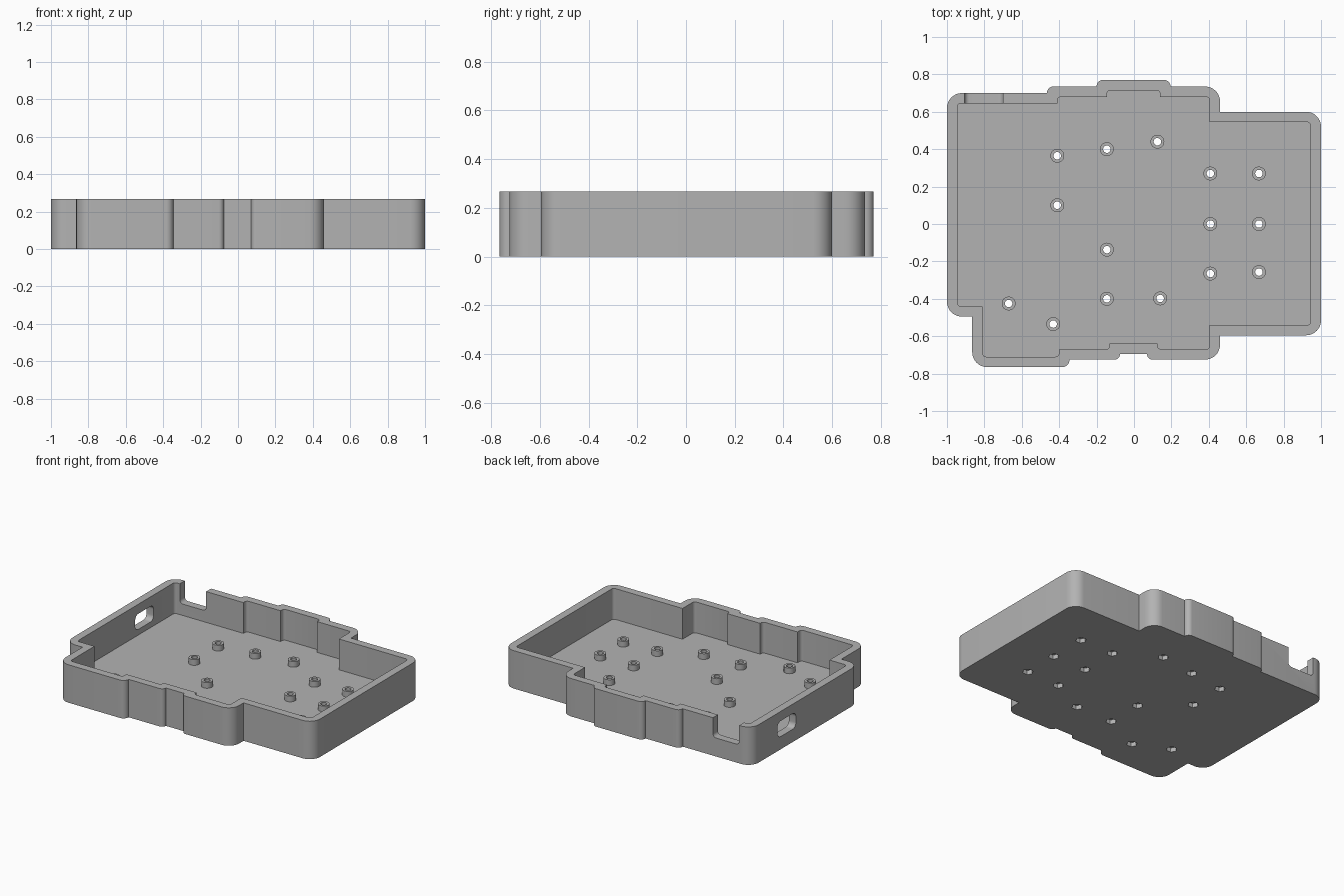
import bpy, bmesh, math
from mathutils import Vector

cube = bpy.data.objects.get("Cube")
if cube:
    bpy.data.objects.remove(cube, do_unlink=True)

HEIGHT, FLOOR, WALL = 0.267, 0.05, 0.055

grey = bpy.data.materials.new("plain_grey")
grey.use_nodes = True
grey.diffuse_color = (0.45, 0.45, 0.45, 1)
grey.node_tree.nodes["Principled BSDF"].inputs["Base Color"].default_value = (0.45, 0.45, 0.45, 1)


def rounded(points, radius, steps=8):
    """Round the convex corners of a counter-clockwise right-angled outline."""
    pts = [Vector(p) for p in points]
    loop = []
    for i, p in enumerate(pts):
        a, b = pts[i - 1] - p, pts[(i + 1) % len(pts)] - p
        if a.cross(b) > 0:                      # concave corner stays sharp
            loop.append(p)
            continue
        r = min(radius, 0.95 * min(a.length, b.length))
        d1, d2 = a.normalized(), b.normalized()
        centre = p + r * (d1 + d2)
        for k in range(steps + 1):
            t = math.pi / 2 * k / steps
            loop.append(centre - r * (d2 * math.cos(t) + d1 * math.sin(t)))
    return loop


def inset(points, w):
    """Move every edge of a right-angled outline inward by w."""
    pts = [Vector(p) for p in points]
    out = []
    for i, p in enumerate(pts):
        e = (p - pts[i - 1]).normalized() + (pts[(i + 1) % len(pts)] - p).normalized()
        out.append(p + w * Vector((-e.y, e.x)))
    return out


def box_outline(u0, u1, v0, v1):
    return [(u0, v0), (u1, v0), (u1, v1), (u0, v1)]


def circle(centre, r, sides):
    return [Vector((centre[0] + r * math.cos(math.tau * k / sides),
                    centre[1] + r * math.sin(math.tau * k / sides))) for k in range(sides)]


def prisms(name, loops, lo, hi, axis="z"):
    """Extrude closed outlines along an axis into one object."""
    place = {"x": lambda p, h: (h, p.x, p.y),
             "y": lambda p, h: (p.x, h, p.y),
             "z": lambda p, h: (p.x, p.y, h)}[axis]
    bm = bmesh.new()
    for loop in loops:
        bottom = [bm.verts.new(place(p, lo)) for p in loop]
        top = [bm.verts.new(place(p, hi)) for p in loop]
        bm.faces.new(bottom)
        bm.faces.new(top)
        for i in range(len(loop)):
            bm.faces.new((bottom[i - 1], bottom[i], top[i], top[i - 1]))
    bmesh.ops.recalc_face_normals(bm, faces=bm.faces)
    return finish(name, bm)


def finish(name, bm):
    mesh = bpy.data.meshes.new(name)
    bm.to_mesh(mesh)
    bm.free()
    mesh.materials.append(grey)
    obj = bpy.data.objects.new(name, mesh)
    bpy.context.collection.objects.link(obj)
    return obj


def select(obj):
    bpy.ops.object.select_all(action="DESELECT")
    obj.select_set(True)
    bpy.context.view_layer.objects.active = obj


def cut(target, cutter):
    mod = target.modifiers.new(cutter.name, "BOOLEAN")
    mod.operation, mod.solver, mod.object = "DIFFERENCE", "EXACT", cutter
    select(target)
    bpy.ops.object.modifier_apply(modifier=mod.name)
    bpy.data.objects.remove(cutter, do_unlink=True)


# Stepped case outline, counter-clockwise
outline = [
    (-0.865, -0.765), (-0.345, -0.765), (-0.345, -0.725), (-0.075, -0.725),
    (-0.075, -0.695), (0.07, -0.695), (0.07, -0.725), (0.46, -0.725),
    (0.46, -0.595), (1, -0.595), (1, 0.6), (0.46, 0.6),
    (0.46, 0.735), (0.195, 0.735), (0.195, 0.77), (-0.2, 0.77),
    (-0.2, 0.735), (-0.465, 0.735), (-0.465, 0.7), (-1, 0.7),
    (-1, -0.495), (-0.865, -0.495)]

# Screw positions
screws = [(-0.41, 0.365), (-0.145, 0.4), (0.125, 0.44), (0.408, 0.27), (0.668, 0.27),
          (-0.41, 0.1), (0.408, 0), (0.668, 0), (-0.145, -0.137), (0.408, -0.265),
          (0.668, -0.257), (-0.145, -0.4), (0.14, -0.398), (-0.67, -0.425), (-0.432, -0.535)]

# Tray with hollow interior
tray = prisms("case_tray", [rounded(outline, 0.08)], 0, HEIGHT)
cut(tray, prisms("cavity", [rounded(inset(outline, WALL), 0.02, 4)], FLOOR, HEIGHT + 0.1))

# Screw holes and nut recesses underneath
cut(tray, prisms("screw_holes", [circle(s, 0.02, 24) for s in screws], -0.1, 0.1))
cut(tray, prisms("nut_recesses", [circle(s, 0.035, 6) for s in screws], -0.1, 0.03))

# Cable notch in the back wall, rounded port in the side wall
cut(tray, prisms("cable_notch", [rounded(box_outline(-0.905, -0.7, 0.13, 0.4), 0.025)], 0.63, 0.8, "y"))
cut(tray, prisms("side_port", [rounded(box_outline(0.205, 0.41, 0.09, 0.2), 0.035)], -1.1, -0.9, "x"))
select(tray)
bpy.ops.object.shade_smooth_by_angle(angle=math.radians(30))

# Hollow standoffs on the floor
for s in screws:
    bm = bmesh.new()
    rings = [[bm.verts.new((p.x, p.y, z)) for p in circle(s, r, 24)]
             for r, z in ((0.037, FLOOR), (0.037, FLOOR + 0.04), (0.02, FLOOR + 0.04), (0.02, FLOOR))]
    for low, high in zip(rings, rings[1:]):
        for i in range(len(low)):
            bm.faces.new((low[i - 1], low[i], high[i], high[i - 1]))
    post = finish("standoff", bm)
    select(post)
    bpy.ops.object.shade_smooth_by_angle(angle=math.radians(30))
